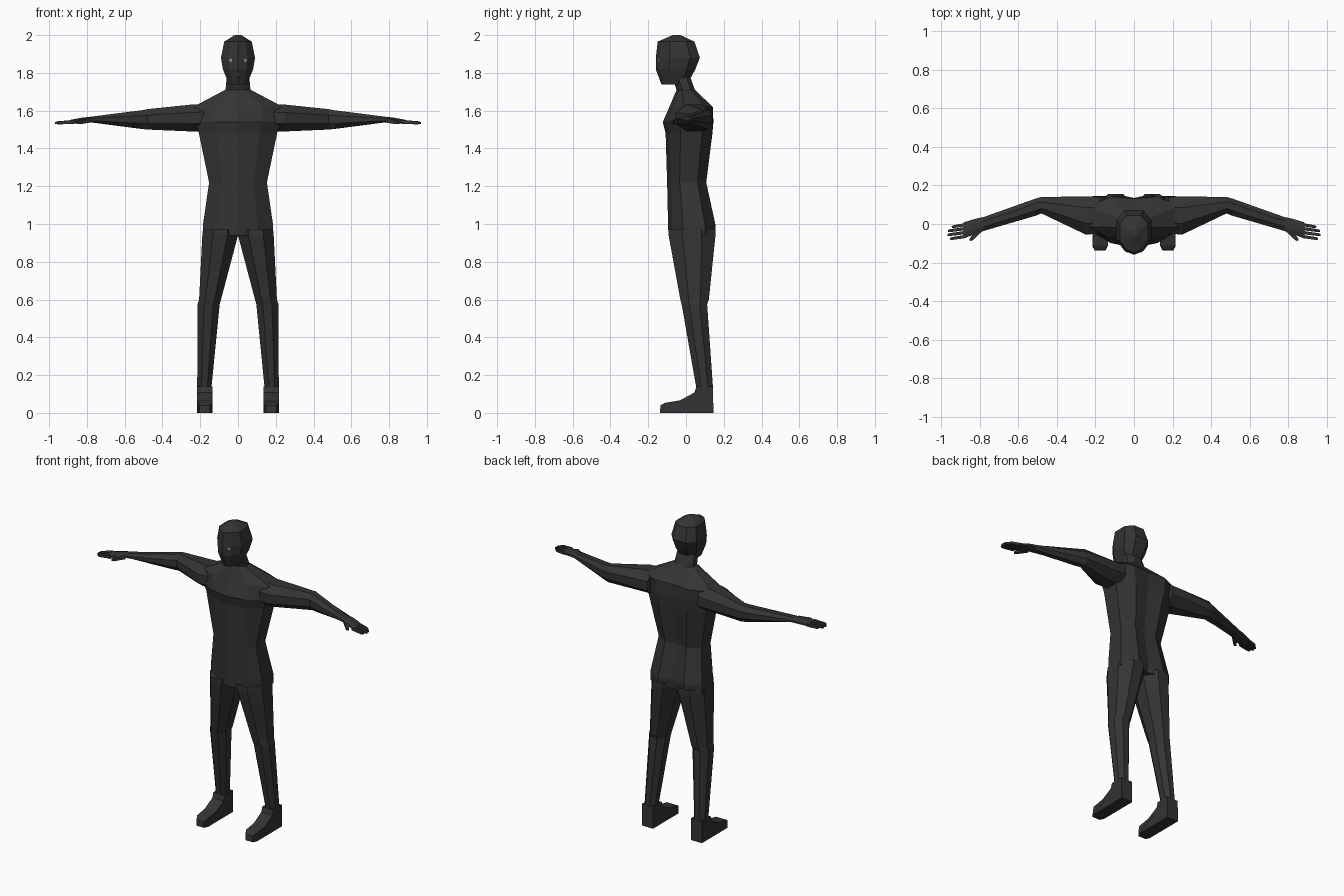
import bpy, bmesh, math
from mathutils import Vector, Matrix

if "Cube" in bpy.data.objects:
    bpy.data.objects.remove(bpy.data.objects["Cube"])


def material(name, rgb):
    m = bpy.data.materials.new(name)
    m.diffuse_color = (*rgb, 1)
    m.use_nodes = True
    m.node_tree.nodes["Principled BSDF"].inputs["Base Color"].default_value = m.diffuse_color
    return m


CHARCOAL = material("charcoal", (0.034, 0.034, 0.034))
PALE = material("pale grey", (0.6, 0.6, 0.6))
MID = material("mid grey", (0.12, 0.12, 0.12))


def finish(name, bm, mat):
    bmesh.ops.recalc_face_normals(bm, faces=bm.faces)
    me = bpy.data.meshes.new(name)
    bm.to_mesh(me)
    bm.free()
    me.materials.append(mat)
    ob = bpy.data.objects.new(name, me)
    bpy.context.collection.objects.link(ob)
    return ob


def loft(name, rings, mat=CHARCOAL):
    """Skin a list of equal-length rings and cap both ends."""
    bm = bmesh.new()
    vs = [[bm.verts.new(p) for p in r] for r in rings]
    n = len(vs[0])
    for a, b in zip(vs, vs[1:]):
        for i in range(n):
            j = (i + 1) % n
            bm.faces.new((a[i], a[j], b[j], b[i]))
    bm.faces.new(vs[0])
    bm.faces.new(vs[-1])
    return finish(name, bm, mat)


def body_ring(z, w, f, b, groove=0.0):
    """Ten-sided horizontal section with a front ridge and a spine line."""
    d = b - f
    half = [(0.55 * w, f + 0.09 * d), (w, f + 0.32 * d), (w, b - 0.22 * d), (0.5 * w, b)]
    pts = [(0, f)] + half + [(0, b - groove)] + [(-x, y) for x, y in reversed(half)]
    return [Vector((x, y, z)) for x, y in pts]


def octagon(a0, a1, b0, b1):
    k = 1 / math.cos(math.pi / 8)
    out = []
    for i in range(8):
        t = math.pi / 8 + i * math.pi / 4
        out.append(((a0 + a1) / 2 + k * math.cos(t) * (a1 - a0) / 2,
                    (b0 + b1) / 2 + k * math.sin(t) * (b1 - b0) / 2))
    return out


def bar(name, p, q, w0, w1, t0, t1):
    """Tapered four-sided finger lying flat from p to q."""
    p, q = Vector(p), Vector(q)
    side = (q - p).cross(Vector((0, 0, 1))).normalized()
    up = Vector((0, 0, 1))
    return loft(name, [[c + side * w * a + up * t * b
                        for a, b in ((-1, -1), (1, -1), (1, 1), (-1, 1))]
                       for c, w, t in ((p, w0, t0), (p.lerp(q, 0.85), w1, t1),
                                       (q, w1 * 0.6, t1 * 0.6))])


def plate(name, loc, size, mat, turn=0):
    bm = bmesh.new()
    bmesh.ops.create_cube(bm, size=1, matrix=Matrix.Translation(loc)
                          @ Matrix.Rotation(turn, 4, "Z")
                          @ Matrix.Diagonal((*size, 1)))
    return finish(name, bm, mat)


# Torso, neck and head
loft("torso", [body_ring(*r) for r in (
    (0.94, 0.186, -0.093, 0.155, 0.03), (1.00, 0.185, -0.095, 0.155, 0.02),
    (1.22, 0.153, -0.100, 0.107, 0.015), (1.48, 0.207, -0.108, 0.140, 0.015),
    (1.54, 0.222, -0.123, 0.145, 0.012), (1.62, 0.238, -0.088, 0.142, 0.010),
    (1.71, 0.068, -0.050, 0.047, 0.0))])
loft("neck", [body_ring(*r) for r in (
    (1.68, 0.075, -0.055, 0.060), (1.71, 0.066, -0.050, 0.047),
    (1.80, 0.058, -0.080, 0.015))])
loft("head", [body_ring(*r) for r in (
    (1.738, 0.048, -0.130, 0.005), (1.82, 0.080, -0.160, 0.050),
    (1.88, 0.090, -0.160, 0.073), (1.965, 0.073, -0.150, 0.045),
    (2.00, 0.018, -0.070, -0.030))])

# Face details
for s, side in ((1, "left"), (-1, "right")):
    plate("eye_" + side, (s * 0.037, -0.1445, 1.866), (0.014, 0.004, 0.013), PALE, s * 0.4)
    plate("pupil_" + side, (s * 0.0366, -0.1455, 1.866), (0.007, 0.004, 0.008), CHARCOAL, s * 0.4)
plate("mouth", (0, -0.148, 1.79), (0.018, 0.006, 0.004), MID)

for s, side in ((1, "left"), (-1, "right")):
    # Arm running into the flat palm
    arm = ((0.18, -0.050, 0.140, 1.490, 1.635), (0.25, -0.055, 0.143, 1.490, 1.632),
           (0.48, 0.055, 0.140, 1.500, 1.608), (0.51, 0.043, 0.132, 1.503, 1.602),
           (0.78, -0.036, 0.036, 1.538, 1.568), (0.82, -0.052, 0.028, 1.536, 1.564),
           (0.885, -0.074, 0.008, 1.529, 1.552))
    loft("arm_" + side, [[Vector((s * r[0], y, z)) for y, z in octagon(*r[1:])]
                         for r in arm])
    # Fingers and thumb
    for i, tip in enumerate((0.955, 0.967, 0.965, 0.945)):
        y = -0.064 + i * 0.0205
        bar(f"finger_{i + 1}_{side}", (s * 0.87, y, 1.541), (s * tip, y - 0.013, 1.535),
            0.0085, 0.0075, 0.010, 0.008)
    bar("thumb_" + side, (s * 0.795, -0.025, 1.550), (s * 0.850, -0.086, 1.535),
        0.015, 0.009, 0.013, 0.009)

    # Leg
    leg = ((0.97, 0.000, 0.186, -0.093, 0.155), (0.94, 0.000, 0.189, -0.092, 0.156),
           (0.60, 0.090, 0.206, -0.030, 0.121), (0.575, 0.097, 0.214, -0.023, 0.112),
           (0.13, 0.141, 0.216, 0.055, 0.143))
    loft("leg_" + side, [[Vector((s * x, y, r[0])) for x, y in octagon(*r[1:])]
                         for r in leg])

    # Shoe: side profile spread across its width, narrower at the toe
    profile = ((0.145, 0), (-0.115, 0), (-0.138, 0), (-0.135, 0.04), (-0.112, 0.053),
               (-0.03, 0.067), (0.045, 0.108), (0.055, 0.14), (0.143, 0.14))
    loft("shoe_" + side, [[Vector((s * (0.176 + e * (0.027 if y < -0.12 else 0.04)), y, z))
                           for y, z in profile] for e in (-1, 1)])
